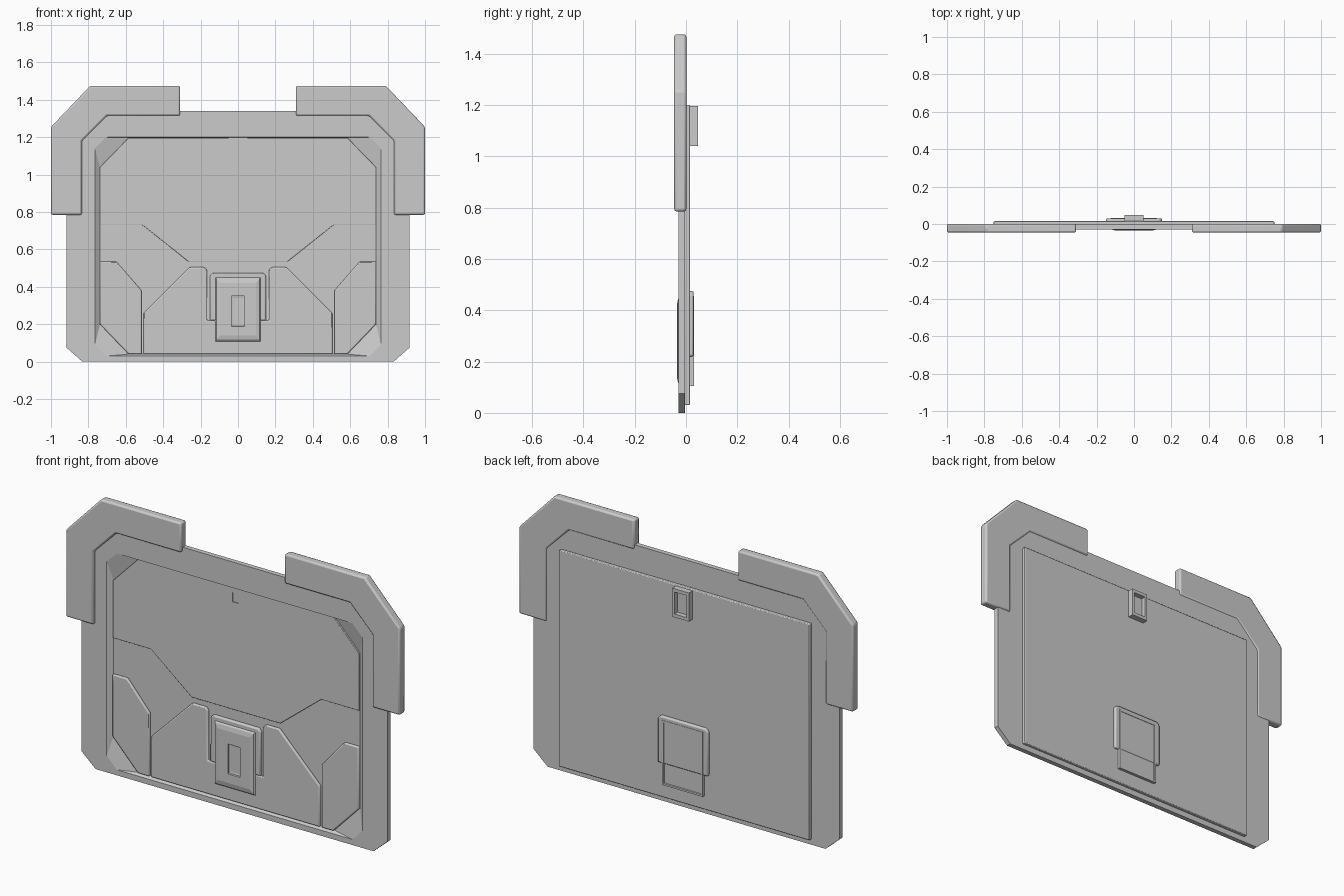
import bpy, bmesh

cube = bpy.data.objects.get("Cube")
if cube:
    bpy.data.objects.remove(cube, do_unlink=True)

grey = bpy.data.materials.new("plain grey")
grey.use_nodes = True
tone = (0.6, 0.6, 0.6, 1)
grey.diffuse_color = tone
grey.node_tree.nodes["Principled BSDF"].inputs["Base Color"].default_value = tone


def add_object(name, bm, bevel=0, segments=2):
    bmesh.ops.recalc_face_normals(bm, faces=bm.faces)
    mesh = bpy.data.meshes.new(name)
    bm.to_mesh(mesh)
    bm.free()
    mesh.materials.append(grey)
    ob = bpy.data.objects.new(name, mesh)
    bpy.context.collection.objects.link(ob)
    if bevel:
        mod = ob.modifiers.new("Soft edges", 'BEVEL')
        mod.width, mod.segments = bevel, segments
        mod.limit_method = 'ANGLE'
        bpy.ops.object.select_all(action='DESELECT')
        bpy.context.view_layer.objects.active = ob
        ob.select_set(True)
        bpy.ops.object.shade_smooth_by_angle(angle=0.6)
    return ob


def loft(name, loops, bevel=0, closed=False):
    """Skin a run of outlines, each given as (points in x and z, y)."""
    bm = bmesh.new()
    rings = [[bm.verts.new((x, y, z)) for x, z in pts] for pts, y in loops]
    pairs = list(zip(rings, rings[1:]))
    if closed:
        pairs.append((rings[-1], rings[0]))
    else:
        bm.faces.new(rings[0])
        bm.faces.new(rings[-1])
    for a, b in pairs:
        for i in range(len(a)):
            j = (i + 1) % len(a)
            bm.faces.new((a[i], a[j], b[j], b[i]))
    return add_object(name, bm, bevel)


def plate(name, pts, front, back, bevel=0):
    return loft(name, [(pts, back), (pts, front)], bevel)


def flip(pts):
    return [(-x, z) for x, z in pts]


def symmetric(half):
    return half + flip(half)[::-1]


def octagon(w, low, high, cx, cz):
    return symmetric([(-w + cx, low), (-w, low + cz), (-w, high - cz), (-w + cx, high)])


def rect(w, low, high):
    return [(-w, low), (-w, high), (w, high), (w, low)]


# Main frame, with a sloped border round the recessed front
outer = octagon(0.917, 0, 1.34, 0.085, 0.075)
rim = octagon(0.765, 0.03, 1.2, 0.06, 0.06)
floor = octagon(0.738, 0.04, 1.197, 0.153, 0.157)
loft("frame", [(outer, -0.004), (outer, -0.03), (rim, -0.03), (floor, -0.009)])

# Back cover
plate("back_cover", rect(0.75, 0.03, 1.2), -0.006, 0.015, 0.004)

# Raised upper front panel with a stepped lower edge
upper = symmetric([(-0.265, 0.535), (-0.51, 0.73), (-0.738, 0.73),
                   (-0.738, 1.04), (-0.585, 1.197)])
plate("upper_panel", upper, -0.018, -0.006, 0.002)

# Lower front panels
centre = symmetric([(-0.165, 0.22), (-0.165, 0.49), (-0.18, 0.505), (-0.26, 0.505),
                    (-0.505, 0.26), (-0.505, 0.04)][::-1])
plate("lower_centre_panel", centre, -0.023, -0.006, 0.006)
side = [(-0.738, 0.2), (-0.738, 0.535), (-0.65, 0.535),
        (-0.515, 0.38), (-0.515, 0.04), (-0.585, 0.04)]
guard = [(-1, 0.785), (-1, 1.255), (-0.79, 1.475), (-0.31, 1.475),
         (-0.31, 1.315), (-0.70, 1.315), (-0.835, 1.18), (-0.835, 0.785)]
for label, shape in (("right", lambda p: p), ("left", flip)):
    plate("lower_panel_" + label, shape(side), -0.023, -0.006, 0.006)
    plate("corner_guard_" + label, shape(guard), -0.046, 0.001, 0.009)

# Yoke round the buckle
yoke = symmetric([(-0.12, 0.22), (-0.15, 0.22), (-0.15, 0.46), (-0.135, 0.475)])
plate("buckle_yoke", yoke, -0.024, 0.03, 0.007)

# Buckle, with a slot in front and a shallow tray behind
loft("buckle", [
    (rect(0.025, 0.2, 0.34), -0.024), (rect(0.035, 0.19, 0.35), -0.026),
    (rect(0.036, 0.189, 0.351), -0.036), (rect(0.095, 0.14, 0.42), -0.036),
    (rect(0.115, 0.118, 0.443), -0.031), (rect(0.122, 0.108, 0.452), -0.022),
    (rect(0.122, 0.105, 0.455), 0.032), (rect(0.112, 0.115, 0.445), 0.032),
    (rect(0.11, 0.117, 0.443), 0.027)])

# Top catch: front tab with a window, and an open box behind
tab = rect(0.05, 1.04, 1.2)
window = rect(0.017, 1.12, 1.17)
loft("catch_tab", [(tab, -0.012), (tab, -0.022), (window, -0.022), (window, -0.014)])
mouth = rect(0.036, 1.058, 1.177)
loft("catch_box", [(rect(0.05, 1.04, 1.195), 0.01), (rect(0.05, 1.04, 1.195), 0.047),
                   (mouth, 0.047), (mouth, 0.02)])
